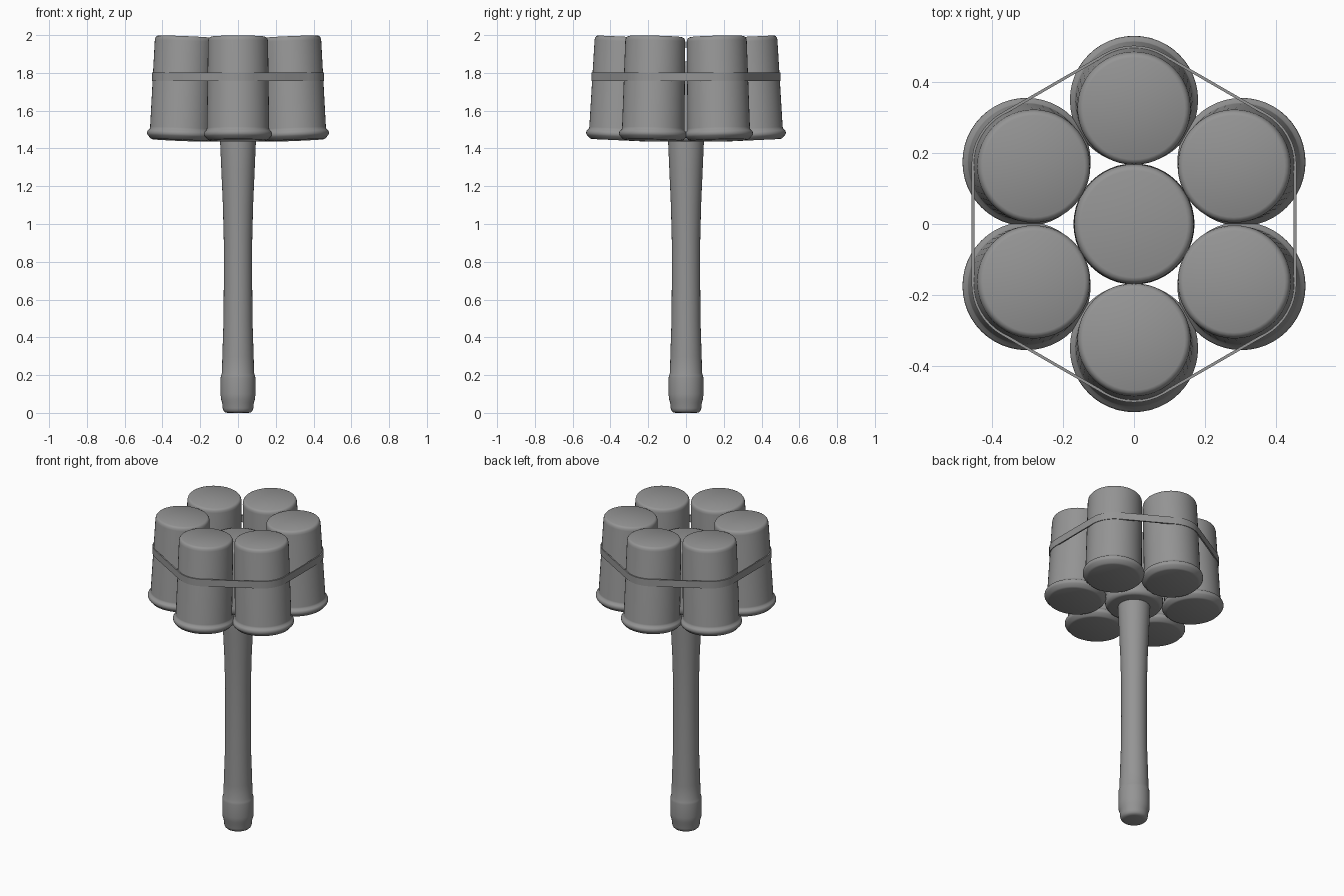
import bpy, bmesh, math
from mathutils import Vector

if "Cube" in bpy.data.objects:
    bpy.data.objects.remove(bpy.data.objects["Cube"])

GREY = bpy.data.materials.new("dark_grey")
GREY.diffuse_color = (0.3, 0.3, 0.3, 1)
GREY.use_nodes = True
GREY.node_tree.nodes["Principled BSDF"].inputs["Base Color"].default_value = GREY.diffuse_color


def finish(bm, name, angle=50):
    bmesh.ops.recalc_face_normals(bm, faces=bm.faces)
    me = bpy.data.meshes.new(name)
    bm.to_mesh(me)
    bm.free()
    me.materials.append(GREY)
    ob = bpy.data.objects.new(name, me)
    bpy.context.collection.objects.link(ob)
    bpy.ops.object.select_all(action='DESELECT')
    ob.select_set(True)
    bpy.context.view_layer.objects.active = ob
    bpy.ops.object.shade_smooth_by_angle(angle=math.radians(angle))
    return ob


def lathe(name, profile, seg=48):
    """Closed solid of revolution from (radius, z) pairs."""
    bm = bmesh.new()
    rings = []
    for r, z in profile:
        rings.append([bm.verts.new((r * math.cos(2 * math.pi * i / seg),
                                    r * math.sin(2 * math.pi * i / seg), z))
                      for i in range(seg)])
    for a, b in zip(rings, rings[1:]):
        for i in range(seg):
            j = (i + 1) % seg
            bm.faces.new((a[i], a[j], b[j], b[i]))
    bm.faces.new(rings[0][::-1])
    bm.faces.new(rings[-1])
    return finish(bm, name)


# Wooden handle with a screw cap at the foot
lathe("handle", [(0.055, 0.0), (0.068, 0.003), (0.077, 0.011), (0.081, 0.025),
                 (0.084, 0.055), (0.090, 0.072), (0.092, 0.10), (0.092, 0.185),
                 (0.090, 0.198), (0.085, 0.212), (0.083, 0.30), (0.077, 0.48),
                 (0.075, 0.70), (0.075, 0.90), (0.080, 1.10), (0.088, 1.28),
                 (0.094, 1.42), (0.094, 1.46)])

# Central canister, sitting lower than the ring
lathe("centre_canister", [(0.145, 1.436), (0.158, 1.440), (0.167, 1.455),
                          (0.170, 1.472), (0.169, 1.488), (0.166, 1.500),
                          (0.168, 1.835), (0.165, 1.848), (0.159, 1.856),
                          (0.150, 1.859)])

# Six canisters around it, leaning inward at the top
R_LOW, R_HIGH, Z_LOW, Z_HIGH = 0.35, 0.324, 1.443, 1.992
can = [(0.150, 0), (0.161, 0.004), (0.169, 0.014), (0.176, 0.020), (0.180, 0.028),
       (0.180, 0.039), (0.176, 0.047), (0.167, 0.054), (0.165, 0.064), (0.159, 0.525),
       (0.156, 0.538), (0.151, 0.545), (0.143, 0.549)]
angles = [math.radians(30 + 60 * k) for k in range(6)]
for k, a in enumerate(angles):
    d = Vector((math.cos(a), math.sin(a), 0))
    low = d * R_LOW + Vector((0, 0, Z_LOW))
    high = d * R_HIGH + Vector((0, 0, Z_HIGH))
    ob = lathe(f"outer_canister_{k + 1}", can)
    ob.rotation_mode = 'QUATERNION'
    ob.rotation_quaternion = Vector((0, 0, 1)).rotation_difference(high - low)
    ob.location = low

# Flat band wrapped tightly around the ring
bm = bmesh.new()
R_BAND = 0.334
loops = []
for r, z in [(0.159, 1.757), (0.167, 1.757), (0.167, 1.802), (0.159, 1.802)]:
    loop = []
    for a in angles:
        for s in range(-4, 5):
            t = a + math.radians(30 * s / 4)
            loop.append(bm.verts.new((R_BAND * math.cos(a) + r * math.cos(t),
                                      R_BAND * math.sin(a) + r * math.sin(t), z)))
    loops.append(loop)
n = len(loops[0])
for q in range(4):
    a, b = loops[q], loops[(q + 1) % 4]
    for i in range(n):
        j = (i + 1) % n
        bm.faces.new((a[i], a[j], b[j], b[i]))
finish(bm, "binding_band")
